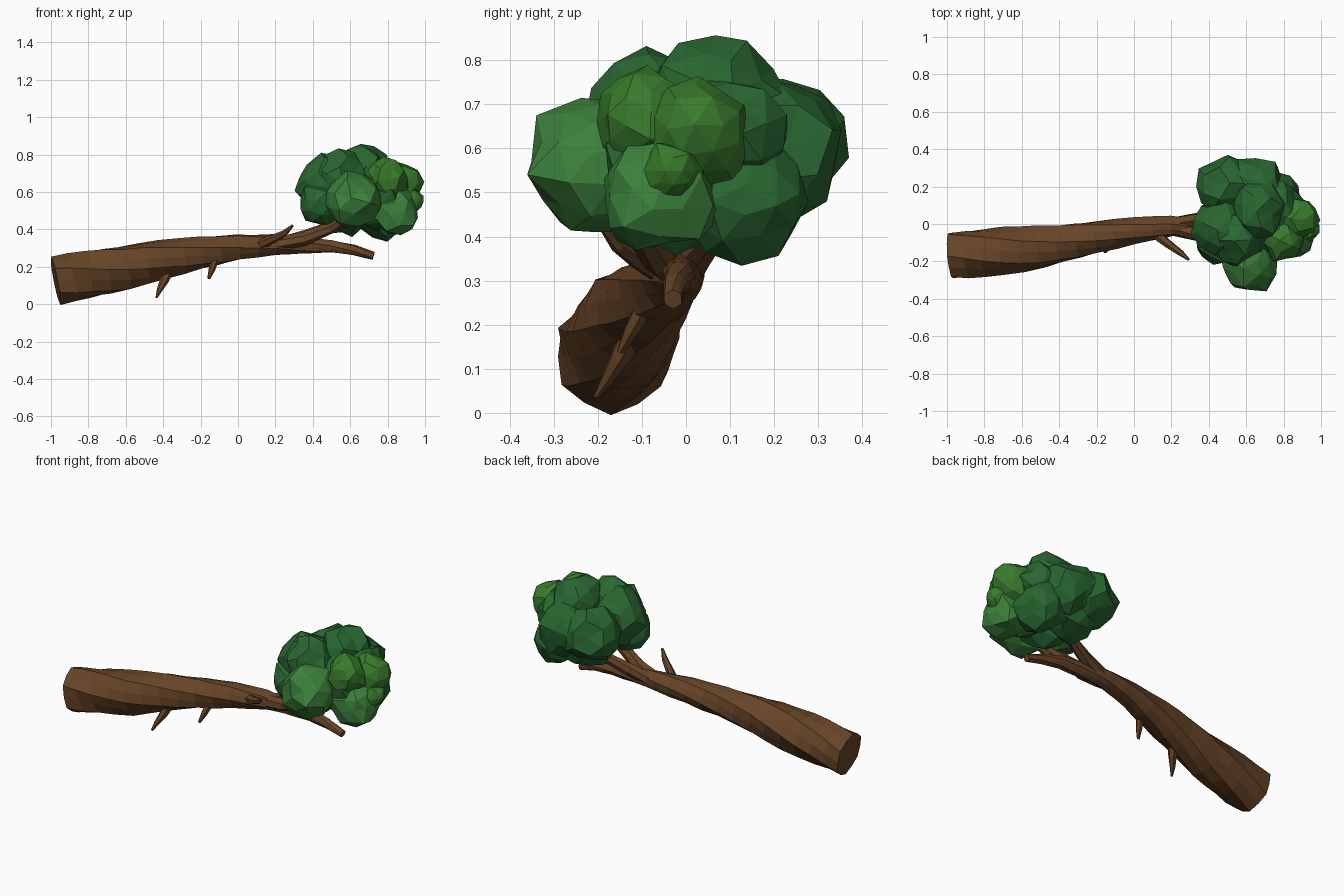
import bpy, bmesh, math, random
from mathutils import Vector, Matrix

random.seed(7)


def material(name, rgb):
    m = bpy.data.materials.new(name)
    m.diffuse_color = (*rgb, 1)
    return m


bark = material("bark", (0.135, 0.058, 0.02))
greens = [material("leaf_dark", (0.022, 0.135, 0.03)),
          material("leaf_mid", (0.045, 0.22, 0.045)),
          material("leaf_light", (0.04, 0.2, 0.025))]


def finish(bm, name, mat):
    bmesh.ops.recalc_face_normals(bm, faces=bm.faces)
    me = bpy.data.meshes.new(name)
    bm.to_mesh(me)
    bm.free()
    me.materials.append(mat)
    ob = bpy.data.objects.new(name, me)
    bpy.context.collection.objects.link(ob)
    return ob


def limb(name, path, sides=9, twist=0.0, ridge=0.0, steps=1):
    """Faceted tapered tube through (x, y, z, radius) points."""
    pts = []
    for a, b in zip(path, path[1:]):
        for k in range(steps):
            t = k / steps
            pts.append([u + (v - u) * t for u, v in zip(a, b)])
    pts.append(list(path[-1]))
    bm = bmesh.new()
    ridges = [1 + ridge * (0.7 if i % 2 == 0 else random.uniform(-0.9, 0.1))
              for i in range(sides)]
    rings = []
    for j, p in enumerate(pts):
        c = Vector(p[:3])
        d = (Vector(pts[min(j + 1, len(pts) - 1)][:3])
             - Vector(pts[max(j - 1, 0)][:3])).normalized()
        ref = Vector((0, 1, 0)) if abs(d.y) < 0.8 else Vector((0, 0, 1))
        u = d.cross(ref).normalized()
        v = d.cross(u)
        ring = []
        for i in range(sides):
            a = math.tau * i / sides + twist * j
            r = p[3] * ridges[i] * (1 + random.uniform(-ridge, ridge) * 0.5)
            ring.append(bm.verts.new(c + (u * math.cos(a) + v * math.sin(a)) * r))
        rings.append(ring)
    for r0, r1 in zip(rings, rings[1:]):
        for i in range(sides):
            k = (i + 1) % sides
            bm.faces.new((r0[i], r0[k], r1[k], r1[i]))
    bm.faces.new(rings[0])
    bm.faces.new(rings[-1])
    return finish(bm, name, bark)


# Leaning, twisted trunk
limb("trunk", [
    (-0.975, -0.17, 0.126, 0.128), (-0.8, -0.155, 0.16, 0.125),
    (-0.6, -0.138, 0.195, 0.119), (-0.4, -0.105, 0.24, 0.104),
    (-0.2, -0.07, 0.275, 0.085), (0.0, -0.035, 0.303, 0.07),
    (0.2, -0.01, 0.318, 0.055), (0.35, -0.01, 0.315, 0.043),
    (0.5, -0.015, 0.31, 0.034), (0.62, -0.025, 0.29, 0.027),
    (0.725, -0.03, 0.258, 0.021)],
    sides=12, twist=0.16, ridge=0.07, steps=2)

# Two forks that carry the crown
limb("front_fork", [(0.2, -0.02, 0.315, 0.04), (0.36, -0.06, 0.35, 0.038),
                    (0.5, -0.105, 0.41, 0.032), (0.6, -0.15, 0.48, 0.022)],
     sides=7, twist=0.2, ridge=0.06)
limb("back_fork", [(0.22, 0.0, 0.315, 0.04), (0.36, 0.03, 0.36, 0.035),
                   (0.48, 0.065, 0.41, 0.029), (0.56, 0.1, 0.48, 0.02)],
     sides=7, twist=0.2, ridge=0.06)

# Bare broken twigs
limb("side_twig", [(0.1, -0.04, 0.31, 0.03), (0.18, -0.105, 0.345, 0.023),
                   (0.25, -0.155, 0.38, 0.017), (0.292, -0.19, 0.42, 0.007)], sides=6)
limb("lower_twig", [(-0.37, -0.11, 0.2, 0.034), (-0.395, -0.15, 0.125, 0.024),
                    (-0.42, -0.18, 0.075, 0.015), (-0.435, -0.205, 0.036, 0.006)], sides=6)
limb("short_twig", [(-0.12, -0.09, 0.25, 0.023), (-0.14, -0.125, 0.185, 0.018),
                    (-0.156, -0.15, 0.138, 0.008)], sides=6)

# Foliage clumps: x, y, z, radius, green index
clumps = [
    (0.62, -0.2, 0.56, 0.175, 1), (0.5, 0.2, 0.6, 0.172, 0),
    (0.47, -0.03, 0.63, 0.172, 0), (0.67, 0.075, 0.7, 0.165, 0),
    (0.55, -0.07, 0.67, 0.155, 0), (0.865, 0.035, 0.63, 0.13, 2),
    (0.80, -0.09, 0.665, 0.12, 2), (0.84, -0.06, 0.5, 0.145, 1),
    (0.59, -0.03, 0.535, 0.175, 0), (0.76, 0.14, 0.49, 0.155, 0),
    (0.64, 0.2, 0.6, 0.172, 0), (0.93, -0.03, 0.55, 0.07, 2),
    (0.74, -0.02, 0.57, 0.18, 0), (0.45, -0.09, 0.54, 0.135, 0),
    (0.57, 0.13, 0.52, 0.16, 0), (0.76, 0.1, 0.63, 0.15, 0)]
for n, (x, y, z, r, g) in enumerate(clumps):
    bm = bmesh.new()
    bmesh.ops.create_icosphere(bm, subdivisions=2, radius=r)
    for vert in bm.verts:
        vert.co *= random.uniform(0.8, 1.06)
    spin = Matrix.Rotation(random.uniform(0, 6), 4, Vector((0.3, 0.5, 0.8)))
    bmesh.ops.transform(bm, matrix=Matrix.Translation((x, y, z)) @ spin, verts=bm.verts)
    finish(bm, f"foliage_clump_{n + 1}", greens[g])
